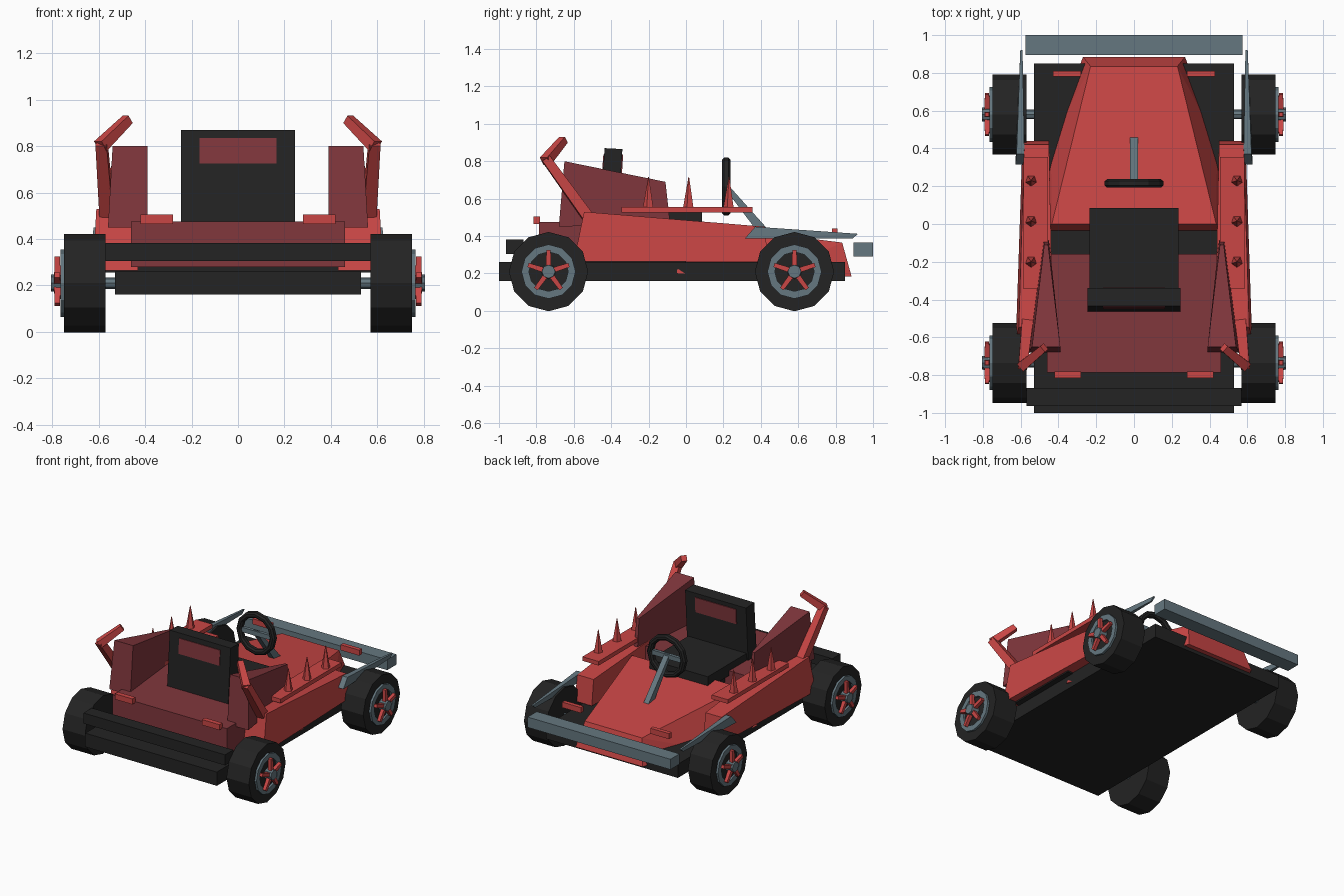
import bpy, bmesh, math
from mathutils import Vector, Matrix

if "Cube" in bpy.data.objects:
    bpy.data.objects.remove(bpy.data.objects["Cube"])


def material(name, rgb):
    m = bpy.data.materials.new(name)
    m.diffuse_color = (*rgb, 1)
    m.use_nodes = True
    m.node_tree.nodes["Principled BSDF"].inputs["Base Color"].default_value = m.diffuse_color
    return m


RED = material("red paint", (0.59, 0.062, 0.06))
MAROON = material("dark red", (0.22, 0.038, 0.046))
GREY = material("steel grey", (0.13, 0.185, 0.215))
BLACK = material("black", (0.017, 0.017, 0.017))


def finish(name, bm, mat):
    bmesh.ops.recalc_face_normals(bm, faces=bm.faces)
    me = bpy.data.meshes.new(name)
    bm.to_mesh(me)
    bm.free()
    me.materials.append(mat)
    ob = bpy.data.objects.new(name, me)
    bpy.context.collection.objects.link(ob)
    return ob


def hull(name, pts, mat, sx=1):
    """Convex solid around a few corner points, optionally mirrored in x."""
    bm = bmesh.new()
    for x, y, z in pts:
        bm.verts.new((x * sx, y, z))
    bmesh.ops.convex_hull(bm, input=bm.verts[:])
    bmesh.ops.dissolve_limit(bm, angle_limit=0.01, verts=bm.verts[:], edges=bm.edges[:])
    return finish(name, bm, mat)


def box(name, x, y, z, mat, sx=1):
    return hull(name, [(a, b, c) for a in x for b in y for c in z], mat, sx)


def rod(name, a, b, r1, r2, n, mat, turn=0.0):
    """Tapered n-sided rod from a to b."""
    a, b = Vector(a), Vector(b)
    d = b - a
    bm = bmesh.new()
    M = (Matrix.Translation((a + b) / 2) @ d.to_track_quat('Z', 'Y').to_matrix().to_4x4()
         @ Matrix.Rotation(turn, 4, 'Z'))
    bmesh.ops.create_cone(bm, cap_ends=True, segments=n, radius1=r1, radius2=r2,
                          depth=d.length, matrix=M)
    return finish(name, bm, mat)


def lathe(name, profile, n, centre, axis, mat):
    """Closed ring: (radius, offset) profile swept round an x or y axis."""
    bm = bmesh.new()
    rings = []
    for i in range(n):
        t = 2 * math.pi * i / n
        ring = []
        for r, o in profile:
            u, w = r * math.sin(t), r * math.cos(t)
            p = (o, u, w) if axis == 'X' else (u, o, w)
            ring.append(bm.verts.new(Vector(centre) + Vector(p)))
        rings.append(ring)
    k = len(profile)
    for i in range(n):
        p, q = rings[i], rings[(i + 1) % n]
        for j in range(k):
            bm.faces.new((p[j], p[(j + 1) % k], q[(j + 1) % k], q[j]))
    return finish(name, bm, mat)


# chassis, engine cover, bumpers
box("floor_pan", (-0.53, 0.53), (-1.0, 0.85), (0.16, 0.26), BLACK)
box("engine_cover", (-0.46, 0.46), (-0.785, -0.16), (0.28, 0.475), MAROON)
box("rear_bumper", (-0.57, 0.57), (-0.963, -0.868), (0.305, 0.382), BLACK)
box("front_bumper", (-0.575, 0.575), (0.895, 1.0), (0.29, 0.365), GREY)
box("body_floor", (-0.57, 0.57), (-0.55, 0.0), (0.255, 0.285), BLACK)

# tapered hood
hull("hood", [(s * x, y, z) for s in (1, -1) for x, y, z in
              ((0.27, 0.885, 0.185), (0.23, 0.835, 0.365), (0.44, 0.43, 0.185),
               (0.54, -0.05, 0.2), (0.435, 0.0, 0.47))], RED)

# seat with inset panels front and back
box("seat_cushion", (-0.235, 0.235), (-0.38, 0.085), (0.44, 0.525), BLACK)
box("seat_base", (-0.2, 0.2), (-0.36, 0.0), (0.27, 0.45), BLACK)
hull("seat_back", [(x, y, z) for x in (-0.245, 0.245) for y, z in
                   ((-0.435, 0.87), (-0.34, 0.865), (-0.365, 0.46), (-0.465, 0.46))], BLACK)
hull("seat_panel", [(x, y, z) for x in (-0.165, 0.165) for y, z in
                    ((-0.442, 0.835), (-0.336, 0.835), (-0.343, 0.725), (-0.450, 0.725))], MAROON)

# steering
lathe("steering_wheel", [(0.155, -0.012), (0.155, 0.012), (0.143, 0.022), (0.127, 0.022),
                         (0.115, 0.012), (0.115, -0.012), (0.127, -0.022), (0.143, -0.022)],
      12, (0, 0.215, 0.665), 'Y', BLACK)
box("steering_crossbar", (-0.13, 0.13), (0.205, 0.228), (0.648, 0.682), GREY)
hull("steering_column", [(x, y, z) for x in (-0.02, 0.02) for y, z in
                         ((0.215, 0.685), (0.215, 0.645), (0.40, 0.40), (0.47, 0.40))], GREY)

for s, side in ((1, "right"), (-1, "left")):
    # side pod with spiked plate
    hull(side + "_side_pod", [(0.43, -0.545, 0.53), (0.61, -0.545, 0.53),
                              (0.43, -0.60, 0.265), (0.625, -0.60, 0.265),
                              (0.45, 0.42, 0.45), (0.58, 0.42, 0.45),
                              (0.45, 0.44, 0.265), (0.59, 0.44, 0.265)], RED, s)
    box(side + "_spike_plate", (0.455, 0.585), (-0.345, 0.355), (0.525, 0.555), RED, s)
    for i, y in enumerate((-0.2, 0.015, 0.23)):
        rod(f"{side}_spike_{i}", (s * 0.545, y, 0.55), (s * 0.545, y, 0.715), 0.031, 0.002, 5, RED)
    # rear fin narrowing forward
    hull(side + "_fin", [(0.39, -0.65, 0.80), (0.54, -0.65, 0.80),
                         (0.39, -0.68, 0.45), (0.56, -0.68, 0.45),
                         (0.455, -0.11, 0.69), (0.475, -0.11, 0.69),
                         (0.45, -0.085, 0.47), (0.48, -0.085, 0.47)], MAROON, s)
    # bent horn pipe
    rod(side + "_horn_lower", (s * 0.565, -0.53, 0.51), (s * 0.588, -0.75, 0.815),
        0.042, 0.034, 4, RED, math.pi / 4)
    rod(side + "_horn_tip", (s * 0.592, -0.752, 0.80), (s * 0.475, -0.655, 0.915),
        0.036, 0.028, 4, RED, math.pi / 4)
    # pointed bumper arm
    hull(side + "_bumper_arm", [(0.58, 0.315, 0.387), (0.628, 0.315, 0.387),
                                (0.58, 0.37, 0.45), (0.622, 0.37, 0.45),
                                (0.59, 0.92, 0.412), (0.602, 0.92, 0.412),
                                (0.59, 0.89, 0.387), (0.602, 0.89, 0.387)], GREY, s)
    # lights
    box(side + "_front_light", (0.28, 0.43), (0.78, 0.81), (0.40, 0.44), RED, s)
    box(side + "_rear_light", (0.28, 0.42), (-0.815, -0.78), (0.465, 0.505), RED, s)

    # wheels
    for y, end in ((0.58, "front"), (-0.735, "rear")):
        tag = f"{end}_{side}"
        c = Vector((0, y, 0.21))

        def at(x, r=0, t=0):
            return c + Vector((s * x, r * math.sin(t), r * math.cos(t)))

        rod(tag + "_tire", at(0.57), at(0.75), 0.212, 0.212, 12, BLACK)
        lathe(tag + "_rim", [(0.145, s * 0.74), (0.145, s * 0.765),
                             (0.105, s * 0.765), (0.105, s * 0.74)], 12, c, 'X', GREY)
        rod(tag + "_axle", at(0.5), at(0.795), 0.025, 0.025, 8, GREY)
        rod(tag + "_hub", at(0.745), at(0.805), 0.04, 0.036, 8, GREY)
        for k in range(5):
            t = 2 * math.pi * k / 5
            rod(f"{tag}_spoke_{k}", at(0.778, 0.02, t), at(0.778, 0.115, t),
                0.02, 0.016, 4, RED, math.pi / 4)
